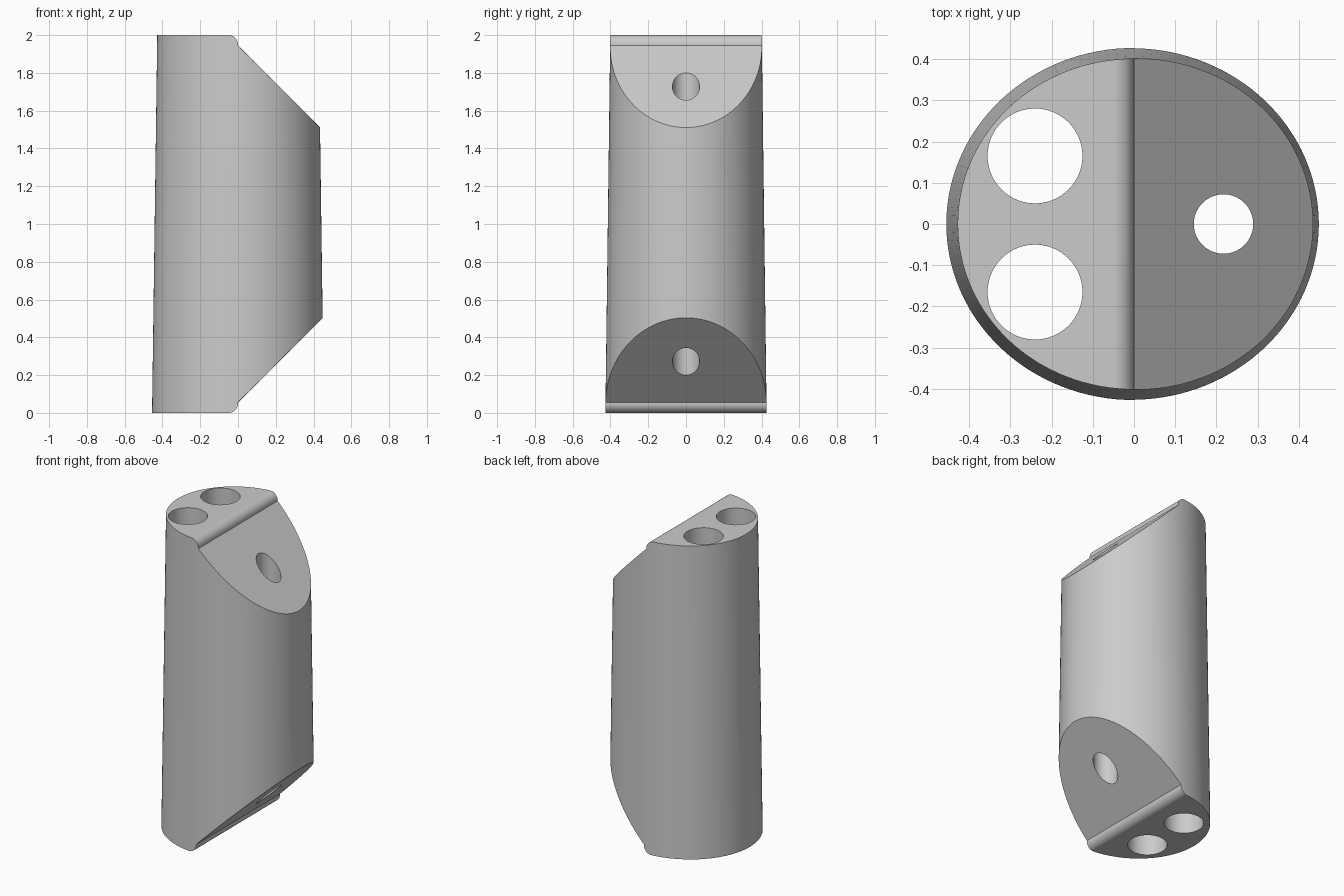
import bpy, bmesh, math
from mathutils import Matrix

old = bpy.data.objects.get("Cube")
if old:
    bpy.data.objects.remove(old, do_unlink=True)

grey = bpy.data.materials.new("plain grey")
grey.use_nodes = True
colour = (0.6, 0.6, 0.6, 1)
grey.diffuse_color = colour
grey.node_tree.nodes["Principled BSDF"].inputs["Base Color"].default_value = colour


def make_object(name, bm):
    bmesh.ops.recalc_face_normals(bm, faces=bm.faces)
    mesh = bpy.data.meshes.new(name)
    bm.to_mesh(mesh)
    bm.free()
    mesh.materials.append(grey)
    obj = bpy.data.objects.new(name, mesh)
    bpy.context.collection.objects.link(obj)
    return obj


def cone(name, bottom, top, z0, z1, x=0, y=0, stretch=1, sides=128):
    bm = bmesh.new()
    bmesh.ops.create_cone(bm, cap_ends=True, segments=sides, radius1=bottom,
                          radius2=top, depth=z1 - z0)
    place = Matrix.Translation((x, y, (z0 + z1) / 2)) @ Matrix.Diagonal((stretch, 1, 1, 1))
    bmesh.ops.transform(bm, matrix=place, verts=bm.verts)
    return make_object(name, bm)


def carve(target, cutter, operation):
    mod = target.modifiers.new("carve", 'BOOLEAN')
    mod.operation, mod.solver, mod.object = operation, 'EXACT', cutter
    bpy.ops.object.select_all(action='DESELECT')
    target.select_set(True)
    bpy.context.view_layer.objects.active = target
    bpy.ops.object.modifier_apply(modifier=mod.name)
    bpy.data.objects.remove(cutter, do_unlink=True)


# Tapered oval body, taller than needed so the profile trims both ends
body = cone("tapered_body", 0.4282, 0.3998, -0.1, 2.1, stretch=1.066)

# Side outline: rounded shoulder and slanted face, mirrored top to bottom
upper = [(-1, 2)]
for i in range(13):
    a = math.pi / 2 * (1 - i / 12)
    upper.append((-0.05 + 0.05 * math.cos(a), 1.95 + 0.05 * math.sin(a)))
upper += [(0, 1.945), (0.8, 1.145)]
outline = upper + [(x, 2 - z) for x, z in reversed(upper)]
bm = bmesh.new()
face = bm.faces.new([bm.verts.new((x, -1, z)) for x, z in outline])
side = bmesh.ops.extrude_face_region(bm, geom=[face])
moved = [v for v in side["geom"] if isinstance(v, bmesh.types.BMVert)]
bmesh.ops.translate(bm, verts=moved, vec=(0, 2, 0))
carve(body, make_object("outline_cutter", bm), 'INTERSECT')

# Vertical through holes: two wide, one narrow through the slanted faces
for x, y, r in ((-0.24, 0.165, 0.115), (-0.24, -0.165, 0.115), (0.217, 0, 0.072)):
    carve(body, cone("hole_cutter", r, r, -0.5, 2.5, x, y, sides=64), 'DIFFERENCE')

# Smooth curved walls with crisp rims
bpy.ops.object.shade_smooth_by_angle(angle=math.radians(30))
weighted = body.modifiers.new("flat faces stay flat", 'WEIGHTED_NORMAL')
weighted.keep_sharp = True
